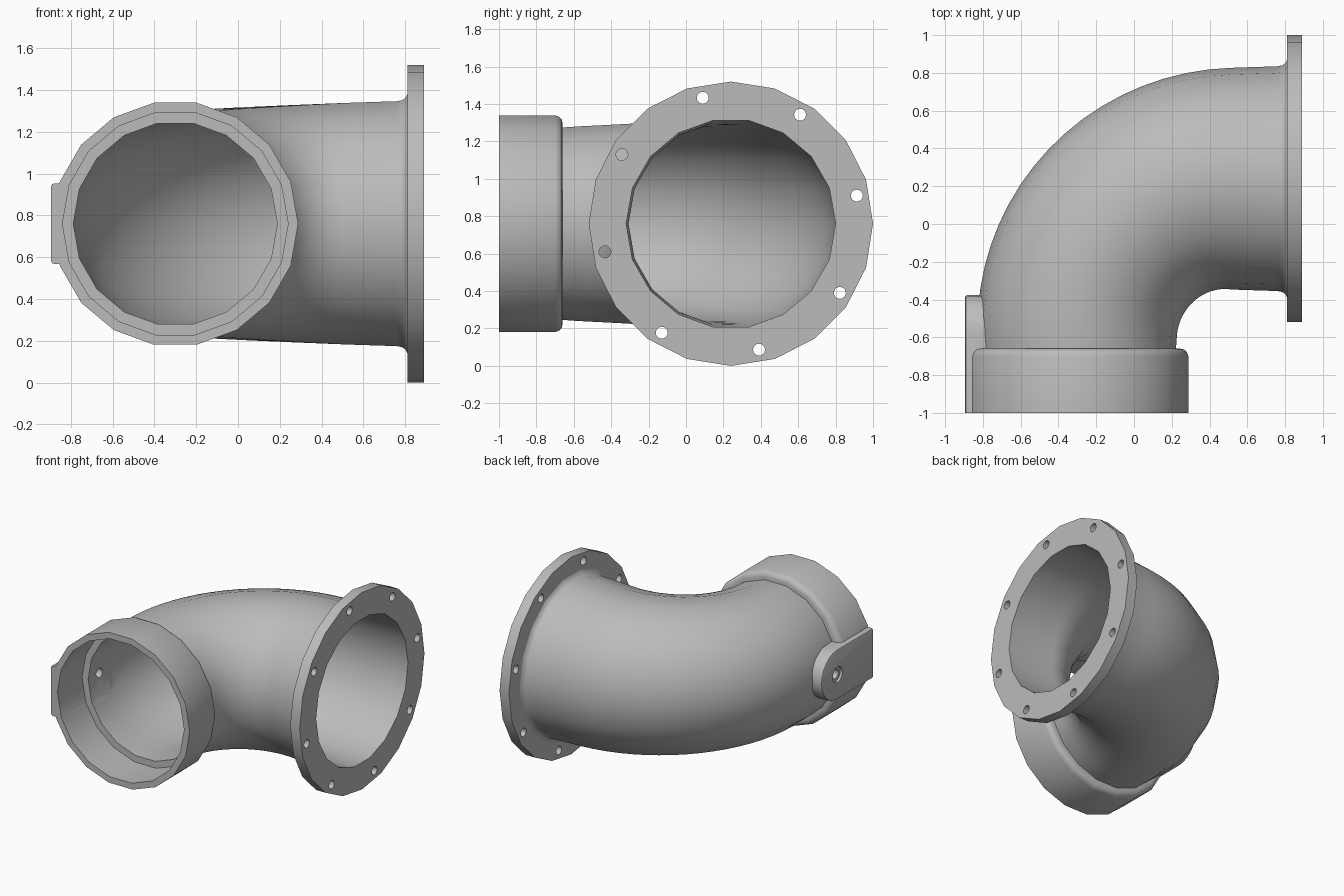
import bpy, bmesh
from math import sin, cos, pi, radians
from mathutils import Matrix, Vector

cube = bpy.data.objects.get("Cube")
if cube:
    bpy.data.objects.remove(cube, do_unlink=True)

grey = bpy.data.materials.new("cast grey")
grey.use_nodes = True
tint = (0.5, 0.5, 0.5, 1)
grey.diffuse_color = tint
grey.node_tree.nodes["Principled BSDF"].inputs["Base Color"].default_value = tint

AXIS_X, AXIS_Y, AXIS_Z = -0.30, 0.24, 0.76   # socket axis x, flange axis y, shared height
BEND = 0.82                                   # bend radius of the centre line
BEND_X, BEND_Y = AXIS_X + BEND, AXIS_Y - BEND


def finish(name, bm):
    bmesh.ops.recalc_face_normals(bm, faces=bm.faces)
    mesh = bpy.data.meshes.new(name)
    bm.to_mesh(mesh)
    bm.free()
    mesh.materials.append(grey)
    obj = bpy.data.objects.new(name, mesh)
    bpy.context.collection.objects.link(obj)
    return obj


def loft(name, stations, sides=18):
    """Closed solid through rings given as (x, y, direction angle, radius)."""
    bm = bmesh.new()
    rings = []
    for x, y, ang, r in stations:
        centre, out = Vector((x, y, AXIS_Z)), Vector((cos(ang), sin(ang), 0))
        rings.append([bm.verts.new(centre + r * (cos(a) * out + Vector((0, 0, sin(a)))))
                      for a in (2 * pi * i / sides for i in range(sides))])
    for a, b in zip(rings, rings[1:]):
        for i in range(sides):
            j = (i + 1) % sides
            bm.faces.new((a[i], a[j], b[j], b[i]))
    bm.faces.new(rings[0])
    bm.faces.new(rings[-1])
    return finish(name, bm)


def at_socket(y, r):
    return (AXIS_X, y, pi, r)


def at_flange(x, r):
    return (x, AXIS_Y, pi / 2, r)


def bend(r_start, r_end, steps=18):
    for i in range(steps + 1):
        t = i / steps
        a = pi - t * pi / 2
        yield (BEND_X + BEND * cos(a), BEND_Y + BEND * sin(a), a,
               r_start + t * (r_end - r_start))


def rod(name, x0, x1, y, z, r, sides=16):
    bm = bmesh.new()
    place = Matrix.Translation(((x0 + x1) / 2, y, z)) @ Matrix.Rotation(pi / 2, 4, "Y")
    bmesh.ops.create_cone(bm, cap_ends=True, segments=sides, radius1=r, radius2=r,
                          depth=x1 - x0, matrix=place)
    return finish(name, bm)


def cut(obj, cutters):
    bpy.context.view_layer.objects.active = obj
    for c in cutters:
        mod = obj.modifiers.new("cut", "BOOLEAN")
        mod.operation, mod.solver, mod.object = "DIFFERENCE", "EXACT", c
        bpy.ops.object.modifier_apply(modifier=mod.name)


# Curved pipe, widening towards the flange with a small fillet
pipe = loft("elbow_pipe", [at_socket(-0.69, 0.52), *bend(0.528, 0.587),
                           at_flange(0.76, 0.595), at_flange(0.785, 0.6),
                           at_flange(0.80, 0.61), at_flange(0.81, 0.628),
                           at_flange(0.85, 0.628)])

# Socket collar with a rounded rear edge
socket = loft("socket_collar", [at_socket(-1, 0.588), at_socket(-0.70, 0.588),
                                at_socket(-0.677, 0.58), at_socket(-0.664, 0.565),
                                at_socket(-0.66, 0.545)])

# Flange plate
flange = loft("flange", [at_flange(0.81, 0.76), at_flange(0.89, 0.76)], sides=20)

# Side boss: flat pad with a round end
HALF, BOSS_Y = 0.193, -0.568
bm = bmesh.new()
outline = [(-1, -HALF)]
outline += [(BOSS_Y + HALF * cos(a), HALF * sin(a))
            for a in (radians(-90 + 15 * i) for i in range(13))]
outline += [(-1, HALF)]
pad = bm.faces.new([bm.verts.new((-0.895, y, AXIS_Z + z)) for y, z in outline])
rim = [e for e in pad.edges if any(v.co.y > -0.99 for v in e.verts)]
new = bmesh.ops.extrude_face_region(bm, geom=[pad], use_keep_orig=True)
bmesh.ops.translate(bm, verts=[g for g in new["geom"] if isinstance(g, bmesh.types.BMVert)],
                    vec=(0.195, 0, 0))
bmesh.ops.bevel(bm, geom=rim, offset=0.016, segments=2, profile=0.5, affect="EDGES")
boss = finish("side_boss", bm)

# Cutters: stepped bore, side port with counterbore, bolt holes
bore = loft("bore_cutter", [at_socket(-1.1, 0.54), at_socket(-0.70, 0.54),
                            at_socket(-0.70, 0.488), *bend(0.488, 0.55),
                            at_flange(0.80, 0.56), at_flange(1.0, 0.56)])
port = rod("port_cutter", -0.95, -0.6, BOSS_Y, AXIS_Z, 0.036)
recess = rod("recess_cutter", -0.95, -0.875, BOSS_Y, AXIS_Z, 0.06)
bolts = []
for k in range(8):
    a = radians(12.6 + 45 * k)
    bolts.append(rod("bolt_cutter", 0.7, 1.0, AXIS_Y + 0.69 * cos(a),
                     AXIS_Z + 0.69 * sin(a), 0.032))

cut(pipe, [bore, port])
cut(socket, [bore])
cut(flange, [bore] + bolts)
cut(boss, [bore, port, recess])
for c in [bore, port, recess] + bolts:
    bpy.data.objects.remove(c, do_unlink=True)

# Smooth shading with crisp edges
bpy.ops.object.select_all(action="DESELECT")
for obj in (pipe, socket, flange, boss):
    obj.select_set(True)
bpy.context.view_layer.objects.active = pipe
bpy.ops.object.shade_smooth_by_angle(angle=radians(30))
